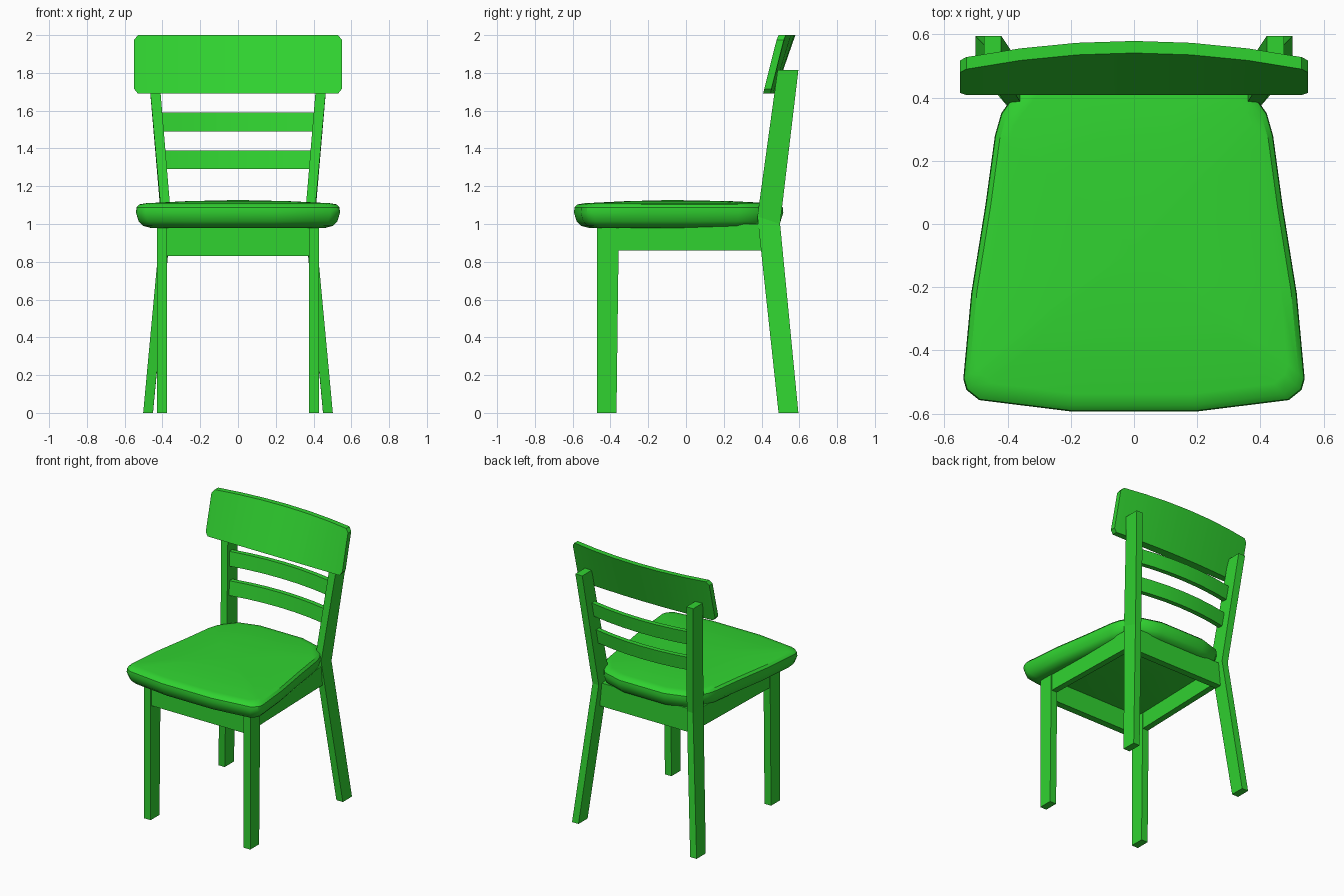
import bpy, bmesh, math

if "Cube" in bpy.data.objects:
    bpy.data.objects.remove(bpy.data.objects["Cube"])

green = bpy.data.materials.new("green_paint")
green.diffuse_color = (0.03, 0.65, 0.03, 1)
green.use_nodes = True
green.node_tree.nodes["Principled BSDF"].inputs["Base Color"].default_value = green.diffuse_color


def loft(name, rings, apex=None, smooth=False):
    """Skin a list of equal-length closed rings; cap both ends (last one to apex if given)."""
    bm = bmesh.new()
    loops = [[bm.verts.new(p) for p in r] for r in rings]
    n = len(loops[0])
    for a, b in zip(loops, loops[1:]):
        for i in range(n):
            j = (i + 1) % n
            bm.faces.new((a[i], a[j], b[j], b[i]))
    bm.faces.new(loops[0])
    if apex:
        tip = bm.verts.new(apex)
        for i in range(n):
            bm.faces.new((loops[-1][i], loops[-1][(i + 1) % n], tip))
    else:
        bm.faces.new(loops[-1])
    bmesh.ops.recalc_face_normals(bm, faces=bm.faces)
    mesh = bpy.data.meshes.new(name)
    bm.to_mesh(mesh)
    bm.free()
    obj = bpy.data.objects.new(name, mesh)
    bpy.context.collection.objects.link(obj)
    mesh.materials.append(green)
    if smooth:
        bpy.ops.object.select_all(action='DESELECT')
        obj.select_set(True)
        bpy.context.view_layer.objects.active = obj
        bpy.ops.object.shade_smooth_by_angle(angle=math.radians(35))
    return obj


def rect(x0, x1, y0, y1, z0, z1=None):
    """Horizontal section; z0 is the front height, z1 the back height."""
    z1 = z0 if z1 is None else z1
    return [(x0, y0, z0), (x1, y0, z0), (x1, y1, z1), (x0, y1, z1)]


def board(name, x0, x1, y0, y1, z0, z1):
    return loft(name, [rect(x0, x1, y0, y1, z0), rect(x0, x1, y0, y1, z1)])


for side, s in (("left", -1), ("right", 1)):
    # straight front legs
    loft(f"front_leg_{side}", [rect(s * .375, s * .428, -.47, -.368, 0),
                               rect(s * .375, s * .428, -.47, -.355, 1.02)])
    # bent back legs that carry on up as back posts
    loft(f"back_leg_{side}", [rect(s * .45, s * .502, .49, .595, 0),
                              rect(s * .355, s * .405, .378, .498, 1.04, 1.0),
                              rect(s * .42, s * .475, .485, .595, 1.815)])
    # side aprons, narrowing to the back
    loft(f"side_apron_{side}",
         [[(s * (x + dx), y, z) for dx, z in ((0, .86), (.045, .86), (.045, 1.0), (0, 1.0))]
          for x, y in ((.378, -.38), (.357, .42))])

# front and back aprons
board("front_apron", -.38, .38, -.46, -.41, .83, 1.0)
board("back_apron", -.375, .375, .41, .46, .83, 1.0)

# cushion seat: half outline, front to back, mirrored
half = [(.2, -.593), (.49, -.557), (.53, -.525), (.54, -.49), (.515, -.22), (.47, .06),
        (.44, .28), (.42, .35), (.385, .40), (.33, .47), (.18, .515)]
outline = half + [(-x, y) for x, y in reversed(half)]
CY = -.04
rows = [(.86, .98), (.93, .99), (.975, 1.015), (1.0, 1.06), (.995, 1.088),
        (.965, 1.104), (.9, 1.11), (.5, 1.121)]
loft("seat", [[(x * k, CY + (y - CY) * k, z) for x, y in outline] for k, z in rows],
     apex=(0, -.08, 1.127), smooth=True)


# curved, leaning top rail with clipped corners
def rail_point(x, z, back):
    t = (z - 1.69) / .31
    bow = 1 - (x / .55) ** 2
    y = .408 + .078 * t + .055 * t * bow
    return (x, y + (.038 + .025 * (1 - t) * bow if back else 0), z)


rail = []
for x in (-.55, -.53, -.36, -.18, 0, .18, .36, .53, .55):
    clip = .025 if abs(x) > .54 else 0
    lo, hi = 1.69 + clip, 2.0 - clip
    rail.append([rail_point(x, lo, 0), rail_point(x, lo, 1),
                 rail_point(x, hi, 1), rail_point(x, hi, 0)])
loft("top_rail", rail, smooth=True)

# two bowed slats between the posts
for name, z, y, w in (("lower_slat", 1.29, .435, .385), ("upper_slat", 1.49, .46, .402)):
    rings = []
    for i in range(7):
        x = w * (i / 3 - 1)
        f = y + .04 * (1 - (x / w) ** 2)
        rings.append([(x, f, z), (x, f + .035, z), (x, f + .05, z + .1), (x, f + .015, z + .1)])
    loft(name, rings, smooth=True)
